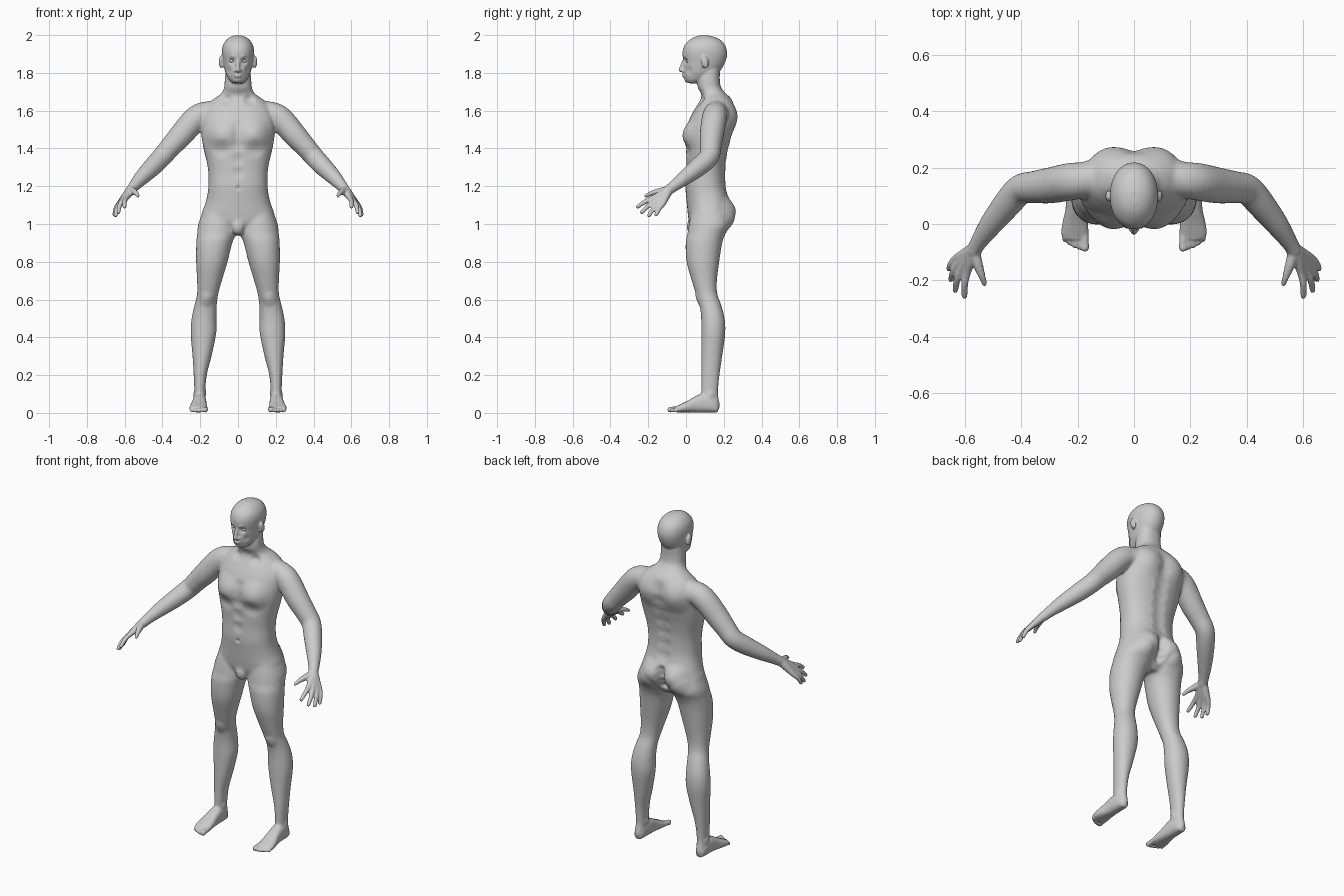
import bpy, bmesh
from math import cos, sin, pi
from mathutils import Vector, Matrix, kdtree

bm = bmesh.new()


def spline(pts, n=4):
    """Catmull-Rom interpolation of number tuples."""
    out = []
    for i in range(len(pts) - 1):
        quad = zip(pts[max(i - 1, 0)], pts[i], pts[i + 1], pts[min(i + 2, len(pts) - 1)])
        quad = list(quad)
        for k in range(n):
            t = k / n
            out.append([0.5 * (2*b + (c - a)*t + (2*a - 5*b + 4*c - d)*t*t + (3*b - a - 3*c + d)*t**3)
                        for a, b, c, d in quad])
    out.append(list(pts[-1]))
    return out


def skin(rings, mirror):
    for sx in ((1, -1) if mirror else (1,)):
        vs = [[bm.verts.new((p[0] * sx, p[1], p[2])) for p in r] for r in rings]
        m = len(vs[0])
        for a, b in zip(vs, vs[1:]):
            for i in range(m):
                j = (i + 1) % m
                bm.faces.new((a[i], a[j], b[j], b[i]))
        bm.faces.new(vs[0])
        bm.faces.new(vs[-1])


def oval(cx, cy, rx, ry, e=2.0, m=40):
    pts = []
    for i in range(m):
        c, s = cos(2*pi*i/m), sin(2*pi*i/m)
        pts.append((cx + rx*abs(c)**(2/e)*(1 if c > 0 else -1),
                    cy + ry*abs(s)**(2/e)*(1 if s > 0 else -1)))
    return pts


def stack(sections, e=2.0, mirror=False):
    """Horizontal slices: z, x min, x max, y front, y back."""
    rings = []
    for z, x0, x1, y0, y1 in spline(sections):
        rings.append([(x, y, z) for x, y in oval((x0+x1)/2, (y0+y1)/2, (x1-x0)/2, (y1-y0)/2, e)])
    skin(rings, mirror)


def ball(c, s, rot=0.0, mirror=False):
    for sx in ((1, -1) if mirror else (1,)):
        mat = (Matrix.Translation((c[0]*sx, c[1], c[2])) @ Matrix.Rotation(rot, 4, 'X')
               @ Matrix.Diagonal((*s, 1)))
        bmesh.ops.create_uvsphere(bm, u_segments=20, v_segments=12, radius=1, matrix=mat)


def tube(points, mirror=True):
    """Round limb along points: x, y, z, radius."""
    pts = spline(points)
    ps = [Vector(p[:3]) for p in pts]
    rings = []
    for i, p in enumerate(ps):
        t = ps[min(i + 1, len(ps) - 1)] - ps[max(i - 1, 0)]
        q = t.to_track_quat('Z', 'Y')
        rings.append([p + q @ Vector((x, y, 0)) for x, y in oval(0, 0, pts[i][3], pts[i][3], 2, 20)])
    skin(rings, mirror)
    ball(points[-1][:3], (points[-1][3],) * 3, 0, mirror)


# torso and neck
torso = [(.94, .09, .06, .17), (1.0, .17, .02, .22), (1.05, .192, .01, .235), (1.1, .176, .005, .237),
         (1.15, .163, 0, .225), (1.2, .157, -.004, .213), (1.27, .157, 0, .21), (1.33, .166, 0, .214),
         (1.4, .183, 0, .226), (1.46, .193, -.005, .242), (1.52, .195, .005, .255), (1.58, .188, .03, .262),
         (1.63, .165, .06, .255), (1.665, .125, .08, .238), (1.69, .09, .08, .212), (1.72, .074, .063, .187),
         (1.76, .070, .06, .179), (1.82, .065, .07, .18)]
stack([(z, -w, w, f, b) for z, w, f, b in torso], 2.3)

# head
head = [(1.745, .026, .008, .06), (1.76, .044, -.003, .10), (1.785, .059, -.011, .15), (1.81, .069, -.013, .18),
        (1.85, .078, -.012, .205), (1.89, .084, -.018, .217), (1.92, .085, -.017, .216), (1.95, .078, -.005, .205),
        (1.975, .061, .02, .182), (1.99, .04, .045, .15), (1.999, .015, .075, .115)]
stack([(z, -w, w, f, b) for z, w, f, b in head], 2.1)
tube([(0, -.01, 1.868, .008), (0, -.022, 1.835, .010), (0, -.027, 1.815, .012)], False)
ball((.012, -.014, 1.811), (.009, .012, .008), 0, True)
ball((0, -.012, 1.791), (.021, .010, .005))
ball((0, -.010, 1.780), (.018, .010, .006))
ball((.091, .10, 1.858), (.010, .019, .034), .25, True)
ball((.086, .095, 1.85), (.012, .012, .022), 0, True)

# legs
stack([(1.07, .02, .185, .03, .22), (1.0, .004, .21, .015, .235), (.95, .010, .216, .008, .21),
       (.9, .03, .221, -.002, .192), (.8, .055, .222, .003, .176), (.7, .085, .217, .03, .164),
       (.63, .104, .217, .052, .166), (.57, .112, .231, .072, .187), (.5, .114, .246, .08, .205),
       (.42, .115, .251, .08, .208), (.3, .14, .241, .08, .192), (.2, .165, .235, .08, .178),
       (.1, .174, .231, .08, .17), (.04, .174, .233, .08, .178), (.012, .182, .225, .09, .17)], 2.1, True)
ball((0, .035, .985), (.035, .032, .045))

# feet: slices along y with x centre, half width, top height
foot = [(.168, .204, .022, .05), (.14, .204, .032, .085), (.09, .204, .036, .10), (.05, .205, .038, .085),
        (.01, .208, .044, .062), (-.03, .21, .048, .042), (-.055, .21, .042, .03)]
skin([[(x, y, z) for x, z in oval(cx, h/2 + .003, w, h/2, 2.5)] for y, cx, w, h in spline(foot)], True)
for i, (tip, r) in enumerate([(-.083, .0155), (-.082, .0105), (-.076, .0105), (-.067, .010), (-.055, .010)]):
    x = .174 + .0175 * i
    tube([(x + .002, -.02, .024, r), (x, tip + .02, .020, r * .9), (x, tip, r + .002, r)])

# arms
tube([(.09, .175, 1.60, .05), (.165, .158, 1.588, .062), (.225, .15, 1.557, .067), (.30, .136, 1.472, .064),
      (.36, .13, 1.405, .057), (.403, .122, 1.355, .054), (.45, .07, 1.305, .051), (.505, 0, 1.25, .042),
      (.55, -.065, 1.2, .030), (.566, -.092, 1.18, .027)])

# hands: each finger runs wrist, knuckle, middle joint, tip
for k, t in [((.592, -.172, 1.138), (.600, -.255, 1.092)), ((.612, -.164, 1.122), (.633, -.234, 1.062)),
             ((.624, -.145, 1.111), (.648, -.196, 1.046)), ((.630, -.122, 1.107), (.655, -.158, 1.050))]:
    k, t, w = Vector(k), Vector(t), Vector((.570, -.092, 1.178))
    w = w.lerp(k, .08)
    mid = k.lerp(t, .5) + Vector((.004, 0, .005))
    tube([(*w, .024), (*w.lerp(k, .55), .019), (*k, .0145), (*mid, .0125), (*t, .0105)])
tube([(.566, -.098, 1.178, .022), (.552, -.145, 1.172, .018), (.538, -.185, 1.162, .0135), (.528, -.213, 1.148, .011)])

# fuse everything into one skin
bmesh.ops.recalc_face_normals(bm, faces=bm.faces)
mesh = bpy.data.meshes.new("body")
bm.to_mesh(mesh)
bm.free()
body = bpy.data.objects.new("body", mesh)
bpy.context.collection.objects.link(body)
bpy.context.view_layer.objects.active = body
body.select_set(True)
rm = body.modifiers.new("fuse", 'REMESH')
rm.mode = 'VOXEL'
rm.voxel_size = .0055
bpy.ops.object.modifier_apply(modifier=rm.name)

# soften trunk and limbs strongly, face, hands and feet lightly
grp = body.vertex_groups.new(name="soft")
for v in body.data.vertices:
    x, y, z = v.co
    w = min((1.76 - z) / .05, (z - .07) / .05, (.56 - abs(x)) / .05, 1)
    if w > 0:
        grp.add([v.index], w, 'REPLACE')
for its, name in ((2, ""), (28, "soft")):
    sm = body.modifiers.new("soften", 'SMOOTH')
    sm.factor, sm.iterations, sm.vertex_group = .5, its, name
    bpy.ops.object.modifier_apply(modifier=sm.name)


# sculpt brush: centre, radius, push
def brush(c, r, push):
    for sx in ((1, -1) if c[0] else (1,)):
        d = Vector((push[0] * sx, push[1], push[2]))
        for co, i, dist in tree.find_range((c[0] * sx, c[1], c[2]), r):
            verts[i].co += d * (1 - (dist / r) ** 2) ** 2


verts = body.data.vertices
tree = kdtree.KDTree(len(verts))
for v in verts:
    tree.insert(v.co, v.index)
tree.balance()
# face
brush((.032, -.006, 1.864), .026, (0, .013, 0))
brush((.030, -.012, 1.884), .02, (0, -.004, 0))
brush((.055, .01, 1.81), .03, (-.005, .003, 0))
brush((0, -.005, 1.757), .022, (0, -.005, 0))
# chest, nipples, belly
brush((.095, .005, 1.475), .10, (0, -.022, 0))
brush((.12, -.005, 1.462), .018, (0, -.006, 0))
brush((.09, .01, 1.40), .06, (0, .007, 0))
for z in (1.52, 1.47, 1.42, 1.34, 1.27):
    brush((0, 0, z), .045, (0, .006, 0))
brush((0, 0, 1.19), .018, (0, .008, 0))
brush((.06, .08, 1.655), .04, (0, .012, 0))
# back: shoulder blades, spine and seat
brush((.10, .245, 1.56), .11, (0, .020, 0))
for z in (1.6, 1.53, 1.46, 1.39, 1.32, 1.25, 1.18):
    brush((0, .23, z), .06, (0, -.010, 0))
brush((.085, .23, 1.06), .10, (0, .034, 0))
for z in (1.09, 1.05, 1.01, .98):
    brush((0, .23, z), .045, (0, -.022, 0))
# knees, ankles
brush((.165, .06, .60), .05, (0, -.008, 0))
brush((.175, .12, .105), .03, (-.006, 0, 0))
brush((.235, .13, .095), .03, (.006, 0, 0))
bpy.ops.object.shade_smooth()

# eyes
for side in (1, -1):
    bpy.ops.mesh.primitive_uv_sphere_add(segments=20, ring_count=12, radius=.013, location=(.032*side, .013, 1.863))
    eye = bpy.context.object
    eye.name = "eye_right" if side < 0 else "eye_left"
    eye.scale = (1.15, 1, .75)
    bpy.ops.object.shade_smooth()
